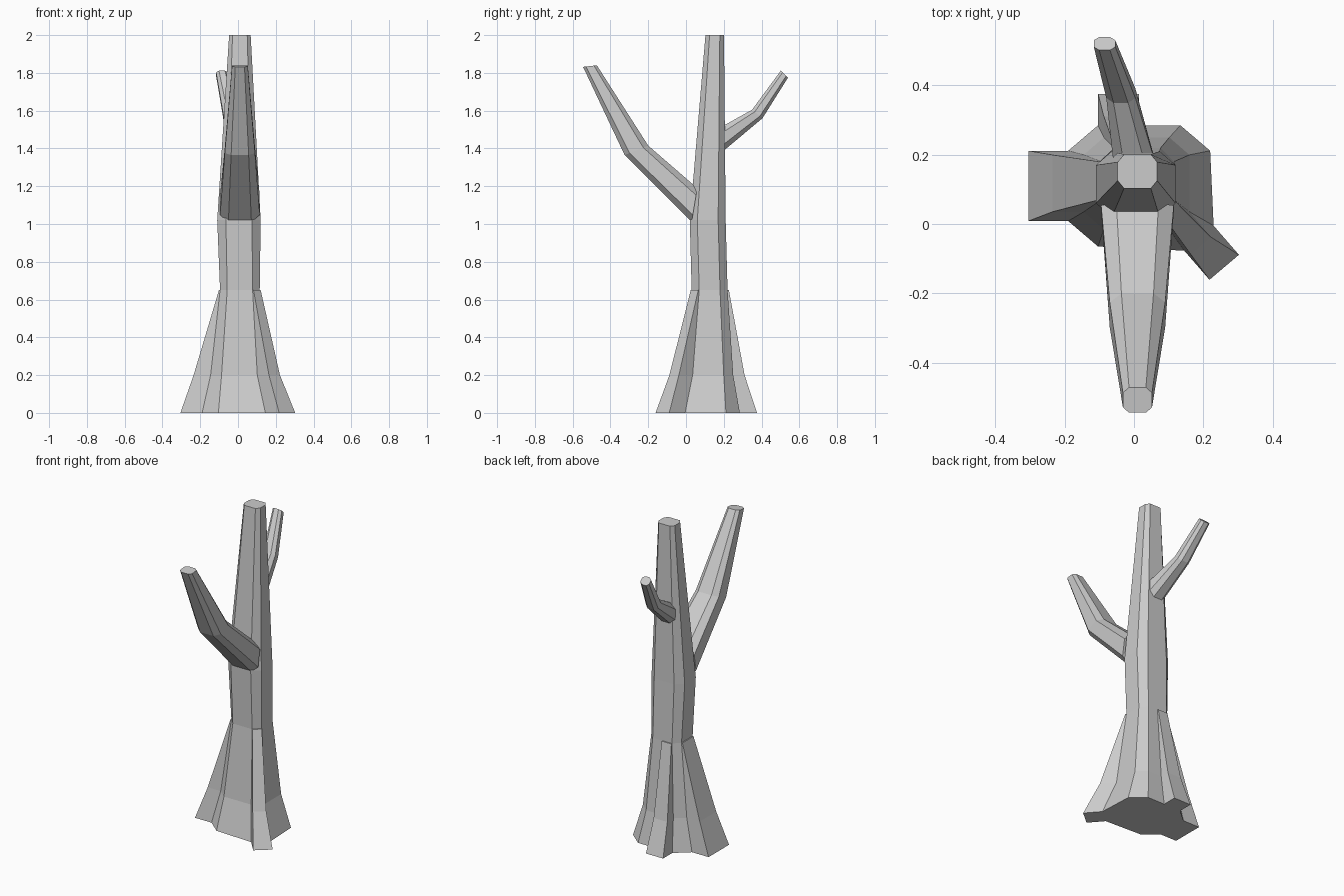
import bpy
from mathutils import Vector

cube = bpy.data.objects.get("Cube")
if cube:
    bpy.data.objects.remove(cube, do_unlink=True)

bark = bpy.data.materials.new("grey_bark")
bark.use_nodes = True
GREY = (0.6, 0.6, 0.6, 1)
bark.diffuse_color = GREY
bark.node_tree.nodes["Principled BSDF"].inputs["Base Color"].default_value = GREY


def loft(name, rings):
    """Skin equal-sized rings of points and cap both ends."""
    n = len(rings[0])
    verts = [p for ring in rings for p in ring]
    faces = [tuple(reversed(range(n))), tuple(range(len(verts) - n, len(verts)))]
    for r in range(len(rings) - 1):
        for i in range(n):
            j = (i + 1) % n
            faces.append((r * n + i, r * n + j, (r + 1) * n + j, (r + 1) * n + i))
    mesh = bpy.data.meshes.new(name)
    mesh.from_pydata(verts, [], faces)
    mesh.materials.append(bark)
    obj = bpy.data.objects.new(name, mesh)
    bpy.context.collection.objects.link(obj)
    return obj


def octagon(center, u, v, ku, kv):
    """Rectangle with clipped corners, spanned by half-axes u and v."""
    c, u, v = Vector(center), Vector(u), Vector(v)
    corners = [(1, -kv), (1, kv), (ku, 1), (-ku, 1), (-1, kv), (-1, -kv), (-ku, -1), (ku, -1)]
    return [c + u * a + v * b for a, b in corners]


def trunk_ring(z, x0, x1, y0, y1, ku, kv):
    return octagon(((x0 + x1) / 2, (y0 + y1) / 2, z),
                   ((x1 - x0) / 2, 0, 0), (0, (y1 - y0) / 2, 0), ku, kv)


# Trunk: flared foot, narrow waist, slight swell, tapered top
foot = trunk_ring(0, -0.19, 0.22, -0.065, 0.285, 0.58, 0.58)
foot[0] = Vector((0.23, -0.005, 0))
foot[7] = Vector((0.145, -0.077, 0))
flare = trunk_ring(0.2, -0.145, 0.16, -0.015, 0.25, 0.62, 0.62)
waist = trunk_ring(0.65, -0.095, 0.115, 0.03, 0.22, 0.64, 0.58)
swell = trunk_ring(1.02, -0.11, 0.12, 0.02, 0.21, 0.6, 0.58)
top = trunk_ring(2.0, -0.047, 0.067, 0.103, 0.201, 0.68, 0.55)
trunk_rings = [foot, flare, waist]
loft("trunk", trunk_rings + [swell, top])


# Roots: wedges pushed out from a side of the trunk's lower rings
def root(name, i, j, pushes, part=1.0):
    rings = []
    for ring, push in zip(trunk_rings, pushes):
        b = ring[j]
        a = b + (ring[i] - b) * part
        out = Vector((push[0], push[1], 0))
        rings.append([a, a + out, b + out, b])
    loft(name, rings)


root("right_root", 4, 5, [(-0.115, 0), (-0.09, 0), (-0.006, 0)])
root("front_left_root", 7, 0, [(0.073, -0.084), (0.062, -0.073), (0.005, -0.005)])
root("back_root", 2, 3, [(0, 0.091), (0, 0.06), (0, 0.007)], 0.5)


# Branches: each ring is given by its lower and upper (y, z) edge
def branch(name, sections, k):
    rings = []
    for x, half, low, high in sections:
        lo, hi = Vector((x, *low)), Vector((x, *high))
        rings.append(octagon((lo + hi) / 2, (half, 0, 0), (hi - lo) / 2, k, k))
    if sections[-1][2][0] > 0:
        rings = [ring[::-1] for ring in rings]
    return loft(name, rings)


branch("front_branch", [
    (0.01, 0.105, (0.03, 1.01), (0.06, 1.19)),
    (0.01, 0.08, (-0.325, 1.365), (-0.2, 1.415)),
    (0.01, 0.042, (-0.545, 1.832), (-0.472, 1.84)),
], 0.58)
branch("back_branch", [
    (0.0, 0.06, (0.19, 1.38), (0.18, 1.51)),
    (-0.038, 0.042, (0.405, 1.56), (0.35, 1.605)),
    (-0.085, 0.031, (0.54, 1.775), (0.502, 1.812)),
], 0.5)
